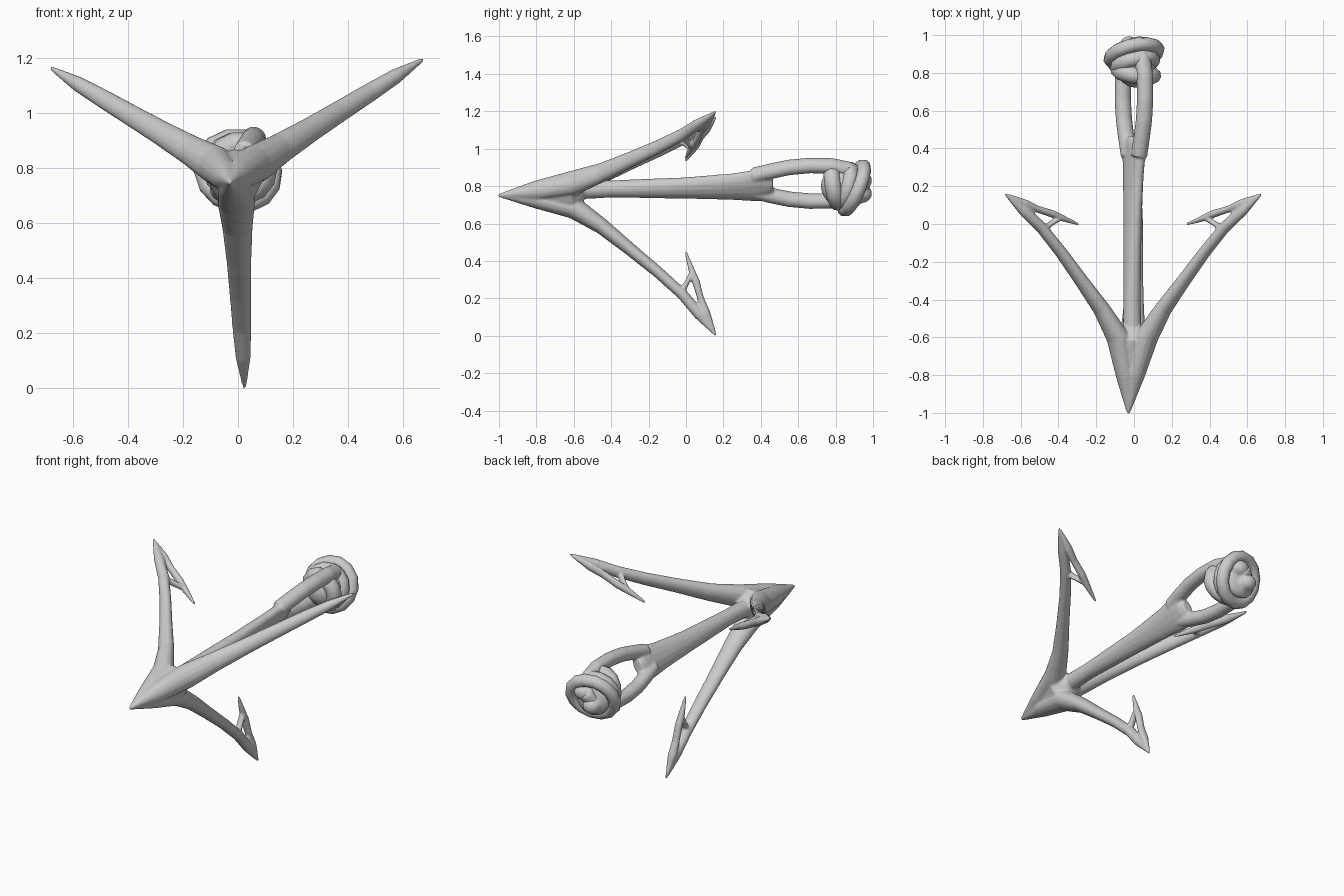
import bpy, bmesh, math
from mathutils import Vector, Matrix

if "Cube" in bpy.data.objects:
    bpy.data.objects.remove(bpy.data.objects["Cube"])


def tube(bm, stations, side, n=14):
    """Elliptical tube: stations are (point, half thickness, half width along side)."""
    pts = [Vector(s[0]) for s in stations]
    rings = []
    for i, (_, a, b) in enumerate(stations):
        t = (pts[min(i + 1, len(pts) - 1)] - pts[max(i - 1, 0)]).normalized()
        w = (side - t * side.dot(t)).normalized()
        u = w.cross(t)
        rings.append([bm.verts.new(pts[i] + u * a * math.cos(k * math.tau / n)
                                   + w * b * math.sin(k * math.tau / n)) for k in range(n)])
    for r0, r1 in zip(rings, rings[1:]):
        for k in range(n):
            bm.faces.new((r0[k], r0[(k + 1) % n], r1[(k + 1) % n], r1[k]))
    bm.faces.new(rings[0][::-1])
    bm.faces.new(rings[-1])


def finish(bm, name, voxel=0.007, smooth=5):
    bmesh.ops.recalc_face_normals(bm, faces=bm.faces)
    me = bpy.data.meshes.new(name)
    bm.to_mesh(me)
    bm.free()
    ob = bpy.data.objects.new(name, me)
    bpy.context.collection.objects.link(ob)
    m = ob.modifiers.new("fuse", 'REMESH')
    m.mode, m.voxel_size, m.use_smooth_shade = 'VOXEL', voxel, True
    s = ob.modifiers.new("soften", 'SMOOTH')
    s.factor, s.iterations = 0.5, smooth
    return ob


# barbed arms: (y, radius, half thickness, half width)
ARM = [(-1.005, 0, .007, .007), (-.8, .03, .05, .055), (-.6, .085, .06, .07),
       (-.45, .185, .043, .056), (-.3, .307, .035, .046), (-.15, .43, .031, .04),
       (-.02, .548, .03, .035), (.07, .655, .03, .028), (.16, .77, .006, .007)]
BARB = [(.155, .755, .007, .008), (.108, .65, .023, .026), (.078, .57, .018, .023),
        (.053, .48, .021, .023), (.03, .42, .017, .019), (-.002, .322, .007, .008)]
BRIDGE = [(-.025, .54, .017, .024), (.004, .487, .014, .02), (.035, .43, .015, .018)]

bm = bmesh.new()
for deg, scale in ((32, 1.05), (149.5, 1.015), (-87.5, 1.0)):
    c, s = math.cos(math.radians(deg)), math.sin(math.radians(deg))
    for path in (ARM, BARB, BRIDGE):
        st = []
        for y, r, a, b in path:
            k = max(0, min(1, (-.6 - y) / .4))      # apex droops slightly
            st.append(((-.01 - .02 * k + c * r * scale, y, .77 - .02 * k + s * r * scale), a, b))
        tube(bm, st, Vector((-s, 0, c)))

# solid head filling the web between the arms
tube(bm, [((-.03, -1, .75), .007, .007), ((-.02, -.8, .76), .058, .058),
          ((-.01, -.61, .77), .1, .1), ((-.01, -.55, .772), .06, .06)], Vector((1, 0, 0)))

# shaft, flattening toward the eye
D = Vector((.53, 0, .85)).normalized()
SIDE = Vector((-D.z, 0, D.x))
tube(bm, [((-.01, -.85, .762), .02, .02), ((-.01, -.6, .778), .05, .05),
          ((-.01, -.4, .785), .046, .046), ((-.008, 0, .79), .062, .043),
          ((-.004, .25, .797), .08, .042), ((0, .38, .803), .098, .042),
          ((0, .43, .805), .075, .04), ((0, .465, .807), .045, .03)], SIDE)

# eye loop at the shaft end
C = Vector((0, 0, .815))
half = [(.36, .05), (.46, .078), (.55, .1), (.66, .112), (.78, .11), (.87, .088), (.93, .045)]
loop = [(y, o) for y, o in half] + [(.95, 0)] + [(y, -o) for y, o in reversed(half)]
tube(bm, [(C + D * o + Vector((0, y, 0)), .041, .045) for y, o in loop], SIDE)
finish(bm, "grapple_hook")


def torus(name, loc, normal, major, minor, segs):
    bpy.ops.mesh.primitive_torus_add(major_segments=segs, minor_segments=10,
                                     major_radius=major, minor_radius=minor)
    ob = bpy.context.object
    ob.name = name
    rot = Vector(normal).to_track_quat('Z', 'Y').to_matrix().to_4x4()
    ob.data.transform(Matrix.Translation(loc) @ rot)
    bpy.ops.object.shade_smooth_by_angle(angle=math.radians(50))
    return ob


# tilted rope ring at the back
torus("rope_ring", (0, .898, .79), (-.2, .9, -.38), .128, .037, 14)

# rope wraps knotted around the eye
torus("rope_wrap_inner", (.01, .80, .80), (.15, .95, .15), .09, .045, 14)
torus("rope_wrap_middle", (.005, .85, .80), (-.2, .9, -.25), .095, .042, 14)

# knot core and the bumps poking through the ring
bm = bmesh.new()
for loc, size in (((.01, .825, .80), (.105, .105, .105)), ((-.025, .94, .76), (.055, .055, .05)),
                  ((.03, .94, .83), (.06, .055, .05)), ((0, .9, .79), (.11, .05, .11))):
    bmesh.ops.create_uvsphere(bm, u_segments=16, v_segments=10, radius=1,
                              matrix=Matrix.Translation(loc) @ Matrix.Diagonal((*size, 1)))
finish(bm, "knot_core", .009, 3)
